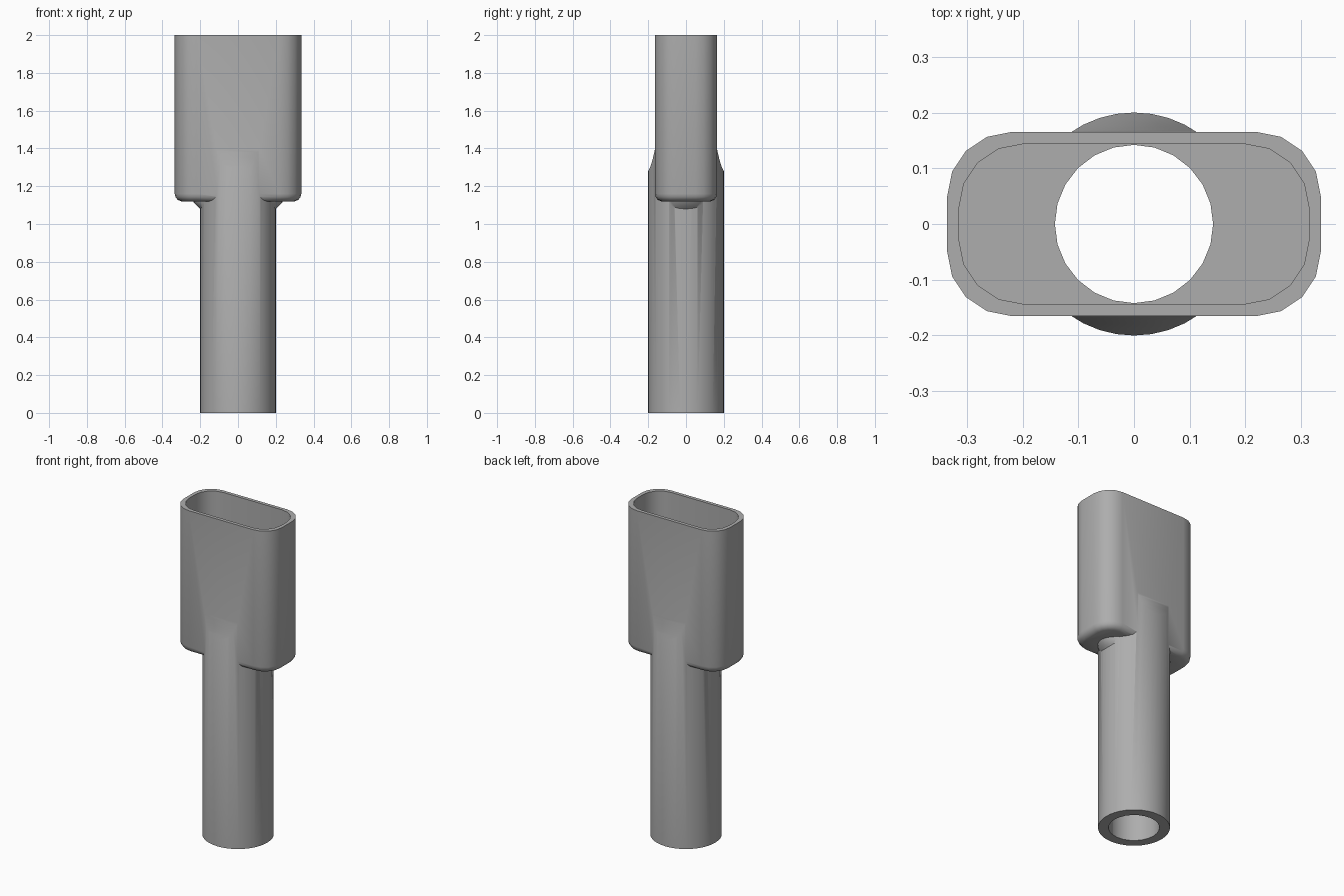
import bpy, bmesh, math

if "Cube" in bpy.data.objects:
    bpy.data.objects.remove(bpy.data.objects["Cube"])

grey = bpy.data.materials.new("mid grey")
grey.diffuse_color = (0.42, 0.42, 0.42, 1)
grey.use_nodes = True
grey.node_tree.nodes["Principled BSDF"].inputs["Base Color"].default_value = grey.diffuse_color


def loft(name, rings):
    """Closed solid through equal-length rings of 3D points."""
    bm = bmesh.new()
    loops = [[bm.verts.new(p) for p in ring] for ring in rings]
    n = len(loops[0])
    for a, b in zip(loops, loops[1:]):
        for i in range(n):
            j = (i + 1) % n
            bm.faces.new((a[i], a[j], b[j], b[i]))
    bm.faces.new(loops[0][::-1])
    bm.faces.new(loops[-1])
    bmesh.ops.recalc_face_normals(bm, faces=bm.faces)
    mesh = bpy.data.meshes.new(name)
    bm.to_mesh(mesh)
    bm.free()
    mesh.materials.append(grey)
    ob = bpy.data.objects.new(name, mesh)
    bpy.context.collection.objects.link(ob)
    return ob


def ellipse(rx, ry, z, n):
    return [(rx * math.cos(2 * math.pi * i / n), ry * math.sin(2 * math.pi * i / n), z)
            for i in range(n)]


def rounded_rect(hx, hy, r, z, seg=4):
    pts = []
    for k, (sx, sy) in enumerate(((1, 1), (-1, 1), (-1, -1), (1, -1))):
        for i in range(seg + 1):
            a = math.pi / 2 * (k + i / seg)
            pts.append((sx * (hx - r) + r * math.cos(a), sy * (hy - r) + r * math.sin(a), z))
    return pts


def boolean(target, tool, operation):
    mod = target.modifiers.new(operation.lower(), 'BOOLEAN')
    mod.operation, mod.object, mod.solver = operation, tool, 'EXACT'
    bpy.context.view_layer.objects.active = target
    bpy.ops.object.modifier_apply(modifier=mod.name)
    bpy.data.objects.remove(tool)


# Round pipe, its top scooped back to the flat sides of the socket
body = loft("adapter_body", [ellipse(0.2, 0.2, z, 40) for z in (0, 1.45)])
half = [(0.25, -0.1), (0.25, 1.2), (0.2, 1.28), (0.186, 1.31), (0.176, 1.345),
        (0.168, 1.38), (0.16, 1.42)]
outline = half + [(-y, z) for y, z in reversed(half)]
envelope = loft("scoop_envelope", [[(x, y, z) for y, z in outline] for x in (-0.4, 0.4)])
boolean(body, envelope, 'INTERSECT')

# Flared shoulder under the socket
shoulder = loft("shoulder", [ellipse(rx, ry, z, 32) for rx, ry, z in
                             ((0.19, 0.15, 1.07), (0.21, 0.148, 1.09),
                              (0.235, 0.14, 1.115), (0.25, 0.13, 1.15))])
boolean(body, shoulder, 'UNION')

# Flat socket with a softened lower edge
socket = loft("socket", [rounded_rect(0.335 - d, 0.165 - d, 0.115 - d, z) for d, z in
                         ((0.035, 1.12), (0.015, 1.128), (0.004, 1.143), (0, 1.16), (0, 2))])
boolean(body, socket, 'UNION')

# Hollow interior: socket cavity and pipe bore
cavity = loft("cavity", [rounded_rect(0.314, 0.1435, 0.115, z) for z in (1.165, 2.1)])
boolean(body, cavity, 'DIFFERENCE')
bore = loft("bore", [ellipse(0.142, 0.142, z, 24) for z in (-0.1, 1.3)])
boolean(body, bore, 'DIFFERENCE')

# Smooth curved walls, crisp rims
bpy.ops.object.select_all(action='DESELECT')
body.select_set(True)
bpy.context.view_layer.objects.active = body
bpy.ops.object.shade_smooth_by_angle(angle=math.radians(35))
